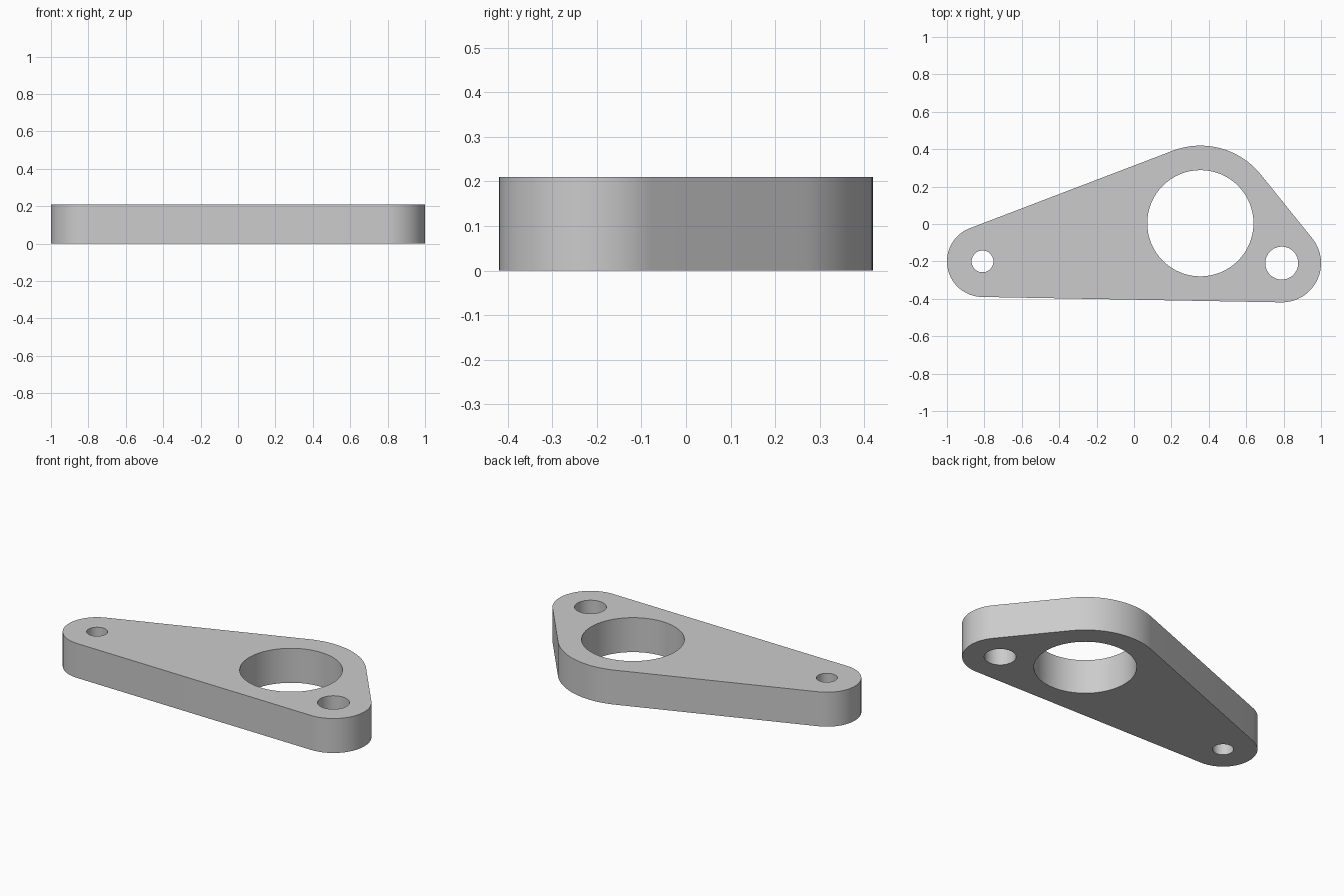
import bpy, bmesh
from math import acos, cos, sin, pi, radians
from mathutils import Vector

if "Cube" in bpy.data.objects:
    bpy.data.objects.remove(bpy.data.objects["Cube"], do_unlink=True)

HEIGHT = 0.21
# Bosses in counter-clockwise order: centre, outer radius, hole radius
BOSSES = [
    (Vector((-0.81, -0.20)), 0.19, 0.058),
    (Vector((0.79, -0.209)), 0.21, 0.088),
    (Vector((0.355, 0.004)), 0.415, 0.284),
]


def arc(centre, radius, start, end, steps):
    return [centre + radius * Vector((cos(a), sin(a)))
            for a in (start + (end - start) * i / steps for i in range(steps + 1))]


def tangent_angle(a, b):
    """Normal angle of the outer line touching bosses a and b."""
    d = b[0] - a[0]
    return Vector((1, 0)).angle_signed(d) * -1 - acos((a[1] - b[1]) / d.length)


def add_loop(bm, points):
    verts = [bm.verts.new((p.x, p.y, 0)) for p in points]
    return [bm.edges.new((v, verts[i - 1])) for i, v in enumerate(verts)]


# Outline: an arc round each boss, joined by tangent lines
outline = []
for i, boss in enumerate(BOSSES):
    start = tangent_angle(BOSSES[i - 1], boss)
    sweep = (tangent_angle(boss, BOSSES[(i + 1) % 3]) - start) % (2 * pi)
    outline += arc(boss[0], boss[1], start, start + sweep, 32)

# Flat profile with three holes, extruded to a plate
bm = bmesh.new()
edges = add_loop(bm, outline)
for centre, _, hole in BOSSES:
    edges += add_loop(bm, arc(centre, hole, 0, 2 * pi, 64)[:-1])
bmesh.ops.triangle_fill(bm, edges=edges, use_beauty=True)
top = bmesh.ops.extrude_face_region(bm, geom=bm.faces[:], use_keep_orig=True)
bmesh.ops.translate(bm, vec=(0, 0, HEIGHT),
                    verts=[g for g in top["geom"] if isinstance(g, bmesh.types.BMVert)])
bmesh.ops.recalc_face_normals(bm, faces=bm.faces[:])
mesh = bpy.data.meshes.new("bracket_plate")
bm.to_mesh(mesh)
bm.free()

plate = bpy.data.objects.new("bracket_plate", mesh)
bpy.context.collection.objects.link(plate)

# Plain grey finish
grey = bpy.data.materials.new("light_grey")
grey.use_nodes = True
grey.diffuse_color = (0.6, 0.6, 0.6, 1)
grey.node_tree.nodes["Principled BSDF"].inputs["Base Color"].default_value = (0.6, 0.6, 0.6, 1)
mesh.materials.append(grey)

# Smooth curved walls, sharp rims
bpy.ops.object.select_all(action="DESELECT")
plate.select_set(True)
bpy.context.view_layer.objects.active = plate
bpy.ops.object.shade_smooth_by_angle(angle=radians(30))
